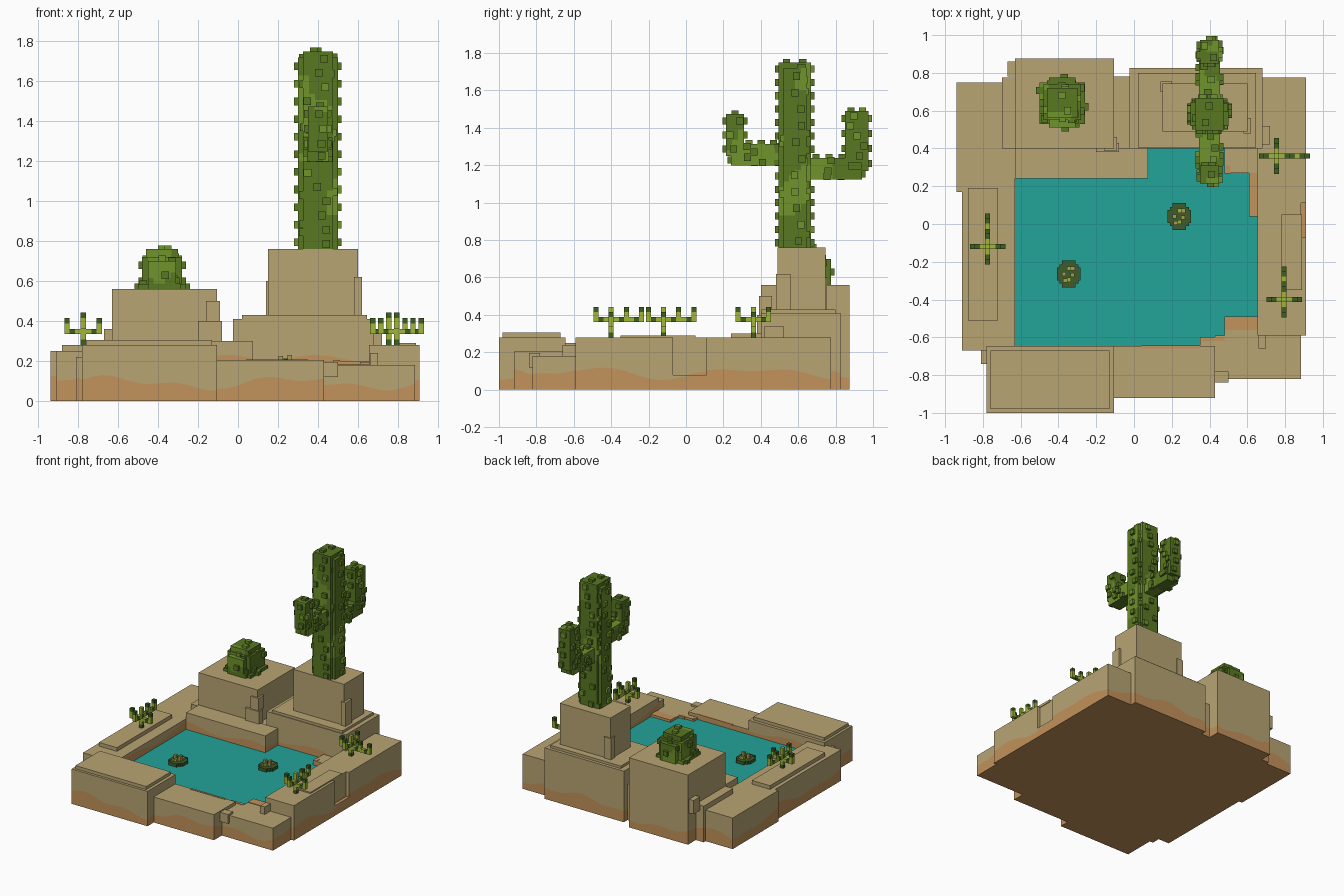
import bpy, bmesh, math, random
from mathutils import Vector

random.seed(4)
cube = bpy.data.objects.get("Cube")
if cube:
    bpy.data.objects.remove(cube, do_unlink=True)


def material(name, rgb):
    lin = [((c / 255 + 0.055) / 1.055) ** 2.4 for c in rgb] + [1]
    m = bpy.data.materials.new(name)
    m.use_nodes = True
    m.diffuse_color = lin
    bsdf = m.node_tree.nodes["Principled BSDF"]
    bsdf.inputs["Base Color"].default_value = lin
    bsdf.inputs["Roughness"].default_value = 0.9
    return m


SAND = material("sand", (184, 165, 116))
CLAY = material("clay", (194, 146, 91))
WATER = material("water", (34, 163, 153))
CACTUS = material("cactus_green", (88, 120, 34))
CACTUS_LIGHT = material("cactus_light_green", (112, 147, 44))
PAD = material("pad_green", (62, 92, 42))
SHOOT_DARK = material("shoot_dark_green", (62, 96, 30))
SHOOT = material("shoot_yellow_green", (160, 182, 56))
FLOWER = material("flower_yellow", (168, 158, 84))


def finish(name, bm, mats):
    me = bpy.data.meshes.new(name)
    bm.normal_update()
    bm.to_mesh(me)
    bm.free()
    for m in mats:
        me.materials.append(m)
    ob = bpy.data.objects.new(name, me)
    bpy.context.collection.objects.link(ob)
    return ob


def add_box(bm, x0, x1, y0, y1, z0, z1, mat=0, cell=None):
    """Axis-aligned box, optionally sliced into cells so faces can be painted."""
    b = bmesh.new()
    bmesh.ops.create_cube(b, size=1)
    lo, hi = Vector((x0, y0, z0)), Vector((x1, y1, z1))
    for v in b.verts:
        v.co = [lo[i] + (v.co[i] + 0.5) * (hi[i] - lo[i]) for i in range(3)]
    if cell:
        for i in range(3):
            n = max(1, round((hi[i] - lo[i]) / cell))
            axis = Vector([float(i == k) for k in range(3)])
            for k in range(1, n):
                bmesh.ops.bisect_plane(b, geom=b.verts[:] + b.edges[:] + b.faces[:],
                                       plane_co=lo + axis * (hi[i] - lo[i]) * k / n, plane_no=axis)
    for f in b.faces:
        x, y, z = f.calc_center_median()
        tone = math.sin(17 * x + 6 * y + 8 * z) + math.sin(13 * z - 15 * y + 4 * x + 1) + 0.5 * math.sin(31 * x - 23 * z + 19 * y)
        f.material_index = int(tone > 0.6) if cell else mat
    tmp = bpy.data.meshes.new("tmp")
    b.to_mesh(tmp)
    b.free()
    bm.from_mesh(tmp)
    bpy.data.meshes.remove(tmp)


# ---- Terrain: blocks whose walls are cut along a wavy clay line ----
def clay_line(x, y):
    if -0.65 < x < 0.67 and -0.66 < y < 0.41:      # banks of the pool
        return 0.21 + 0.02 * math.sin(11 * x + 9 * y)
    return 0.09 + 0.025 * math.sin(6 * x + 7 * y) + 0.015 * math.sin(17 * x - 13 * y)


def block(name, x0, x1, y0, y1, z1, top=0):
    corners = [(x0, y0), (x1, y0), (x1, y1), (x0, y1)]
    ring = []
    for (ax, ay), (bx, by) in zip(corners, corners[1:] + corners[:1]):
        n = max(1, round((abs(bx - ax) + abs(by - ay)) / 0.05))
        ring += [(ax + (bx - ax) * i / n, ay + (by - ay) * i / n) for i in range(n)]
    bm = bmesh.new()
    rows = [[bm.verts.new((x, y, h(x, y))) for x, y in ring] for h in
            (lambda x, y: 0, lambda x, y: min(clay_line(x, y), z1 - 0.008), lambda x, y: z1)]
    for k, mat in ((0, 1), (1, 0)):
        for i in range(len(ring)):
            j = (i + 1) % len(ring)
            f = bm.faces.new((rows[k][i], rows[k][j], rows[k + 1][j], rows[k + 1][i]))
            f.material_index = mat
    bm.faces.new(rows[0][::-1]).material_index = 1
    bm.faces.new(rows[2]).material_index = top
    return finish(name, bm, [SAND, CLAY, WATER])


block("pool", -0.63, 0.655, -0.645, 0.40, 0.165, top=2)
block("front_left_slab", -0.78, -0.105, -1.0, -0.645, 0.28)
block("front_middle_slab", -0.105, 0.43, -0.92, -0.645, 0.205)
block("front_right_slab", 0.43, 0.885, -0.82, -0.59, 0.18)
block("front_right_bank", 0.35, 0.48, -0.66, -0.60, 0.18)
block("front_right_shore", 0.48, 0.66, -0.60, -0.49, 0.18)
block("left_bank_front", -0.91, -0.63, -0.67, 0.17, 0.25)
block("left_bank_back", -0.94, -0.63, 0.17, 0.75, 0.25)
block("left_front_step", -0.81, -0.77, -0.74, -0.66, 0.22)
block("left_back_step", -0.70, -0.62, 0.40, 0.775, 0.29)
block("back_shelf", -0.63, 0.075, 0.24, 0.40, 0.30)
block("back_gap", -0.105, 0.075, 0.40, 0.78, 0.29)
block("back_left_rock", -0.63, -0.105, 0.40, 0.875, 0.56)
block("back_right_rock", -0.025, 0.68, 0.40, 0.825, 0.41)
block("back_right_tower", 0.15, 0.60, 0.49, 0.745, 0.76)
block("right_bank_front", 0.655, 0.91, -0.59, -0.07, 0.28)
block("right_bank_niche", 0.655, 0.885, -0.07, 0.11, 0.28)
block("right_bank_sill", 0.70, 0.91, -0.07, 0.11, 0.08, top=1)
block("right_bank_back", 0.655, 0.91, 0.11, 0.775, 0.28)
block("back_right_ledge", 0.48, 0.66, 0.27, 0.41, 0.20)
block("right_clay_ledge", 0.61, 0.66, 0.04, 0.27, 0.195, top=1)

# Raised caps and loose chips on the rocks
caps = bmesh.new()
for c in [(-0.76, -0.13, -0.98, -0.67, 0.27, 0.305), (-0.88, -0.72, -0.51, 0.19, 0.24, 0.28),
          (0.02, 0.645, 0.405, 0.80, 0.40, 0.43), (0.78, 0.89, -0.35, 0.05, 0.27, 0.29),
          (-0.16, -0.09, 0.39, 0.46, 0.40, 0.50), (-0.20, -0.08, 0.38, 0.43, 0.28, 0.40),
          (0.58, 0.62, 0.48, 0.56, 0.43, 0.62), (0.62, 0.72, 0.42, 0.52, 0.28, 0.34),
          (-0.67, -0.60, 0.78, 0.86, 0.25, 0.36), (0.66, 0.70, -0.66, -0.58, 0.17, 0.24),
          (0.14, 0.20, 0.70, 0.755, 0.43, 0.60), (0.42, 0.50, -0.84, -0.78, 0.12, 0.195)]:
    add_box(caps, *c)
finish("rock_caps", caps, [SAND])

# Clay patches showing on the low shore
patch = bmesh.new()
for p in [(0.04, 0.35, -0.66, -0.644, 0.20, 0.208), (0.36, 0.48, -0.62, -0.599, 0.176, 0.183),
          (0.48, 0.655, -0.56, -0.489, 0.176, 0.184), (0.478, 0.51, 0.268, 0.31, 0.196, 0.204)]:
    add_box(patch, *p)
finish("shore_clay", patch, [CLAY])


# ---- Cacti: stepped boxes with scattered knobs ----
def knobs(bm, b, spacing, size=0.038):
    """Small cubes half sunk into the sides and top of box b."""
    lo, hi = b[0::2], b[1::2]
    for axis, side in ((0, 0), (0, 1), (1, 0), (1, 1), (2, 1)):
        u, v = [k for k in range(3) if k != axis]
        count = max(1, round((hi[u] - lo[u]) * (hi[v] - lo[v]) / spacing ** 2))
        for i in range(count):
            p = [0, 0, 0]
            p[axis] = (lo, hi)[side][axis]
            p[u] = random.uniform(lo[u] + 0.02, hi[u] - 0.02)
            p[v] = lo[v] + (hi[v] - lo[v]) * (i + 0.5) / count
            h = size / 2
            add_box(bm, *[q for c in p for q in (c - h, c + h)], mat=int(random.random() < 0.2))


def cactus(name, boxes, spacing):
    bm = bmesh.new()
    for b in boxes:
        add_box(bm, *b, cell=0.03)
        knobs(bm, b, spacing)
    return finish(name, bm, [CACTUS, CACTUS_LIGHT])


cactus("tall_cactus_trunk", [(0.30, 0.50, 0.52, 0.645, 0.75, 1.72),
                             (0.325, 0.475, 0.495, 0.667, 0.75, 1.75)], 0.105)
cactus("front_cactus_arm", [(0.345, 0.455, 0.24, 0.50, 1.20, 1.315),
                            (0.35, 0.45, 0.215, 0.31, 1.25, 1.475)], 0.085)
cactus("back_cactus_arm", [(0.345, 0.455, 0.66, 0.94, 1.125, 1.24),
                           (0.35, 0.45, 0.85, 0.975, 1.17, 1.49)], 0.085)
cactus("round_cactus", [(-0.50, -0.26, 0.53, 0.75, 0.555, 0.585),
                        (-0.48, -0.28, 0.55, 0.74, 0.56, 0.72),
                        (-0.45, -0.31, 0.51, 0.775, 0.56, 0.70),
                        (-0.46, -0.30, 0.56, 0.72, 0.56, 0.76)], 0.12)


# ---- Branching shoots built of little cubes ----
def shoot(name, x, y, z, long_dir):
    s = 0.027
    bm = bmesh.new()

    def dot(i, j, k, dark):
        cx, cy, cz = x + i * s, y + j * s, z + k * s
        add_box(bm, cx - s / 2, cx + s / 2, cy - s / 2, cy + s / 2, cz, cz + s, mat=int(dark))

    for k in range(6):
        dot(0, 0, k, k in (0, 3))
    for n, (dx, dy) in enumerate(((1, 0), (-1, 0), (0, 1), (0, -1))):
        level = 2 + n // 2
        reach = 6 if (dx, dy) == long_dir else 3
        for r in range(1, reach + 1):
            dot(dx * r, dy * r, level, r % 3 == 2)
            if r % 3 == 0:                          # upright tip
                for k in range(level + 1, level + 3):
                    dot(dx * r, dy * r, k, k == level + 2)
    finish(name, bm, [SHOOT, SHOOT_DARK])


shoot("left_shoot", -0.775, -0.12, 0.28, (0, 1))
shoot("right_front_shoot", 0.795, -0.40, 0.28, (0, 1))
shoot("right_back_shoot", 0.755, 0.36, 0.28, (1, 0))

# ---- Floating pads with small flowers ----
for name, x, y in (("right_pad", 0.24, 0.04), ("left_pad", -0.345, -0.265)):
    bm = bmesh.new()
    for a, b in ((0.063, 0.035), (0.05, 0.05), (0.035, 0.072)):
        add_box(bm, x - a, x + a, y - b, y + b, 0.15, 0.19)
    for dx, dy, h, m in ((-0.025, 0.0, 0.225, 1), (0.0, 0.03, 0.215, 2), (0.02, -0.005, 0.23, 1),
                         (0.0, -0.03, 0.21, 2), (0.022, 0.03, 0.205, 1), (-0.02, -0.035, 0.20, 1)):
        add_box(bm, x + dx - 0.011, x + dx + 0.011, y + dy - 0.011, y + dy + 0.011, 0.18, h, mat=m)
    finish(name, bm, [PAD, FLOWER, SHOOT])
